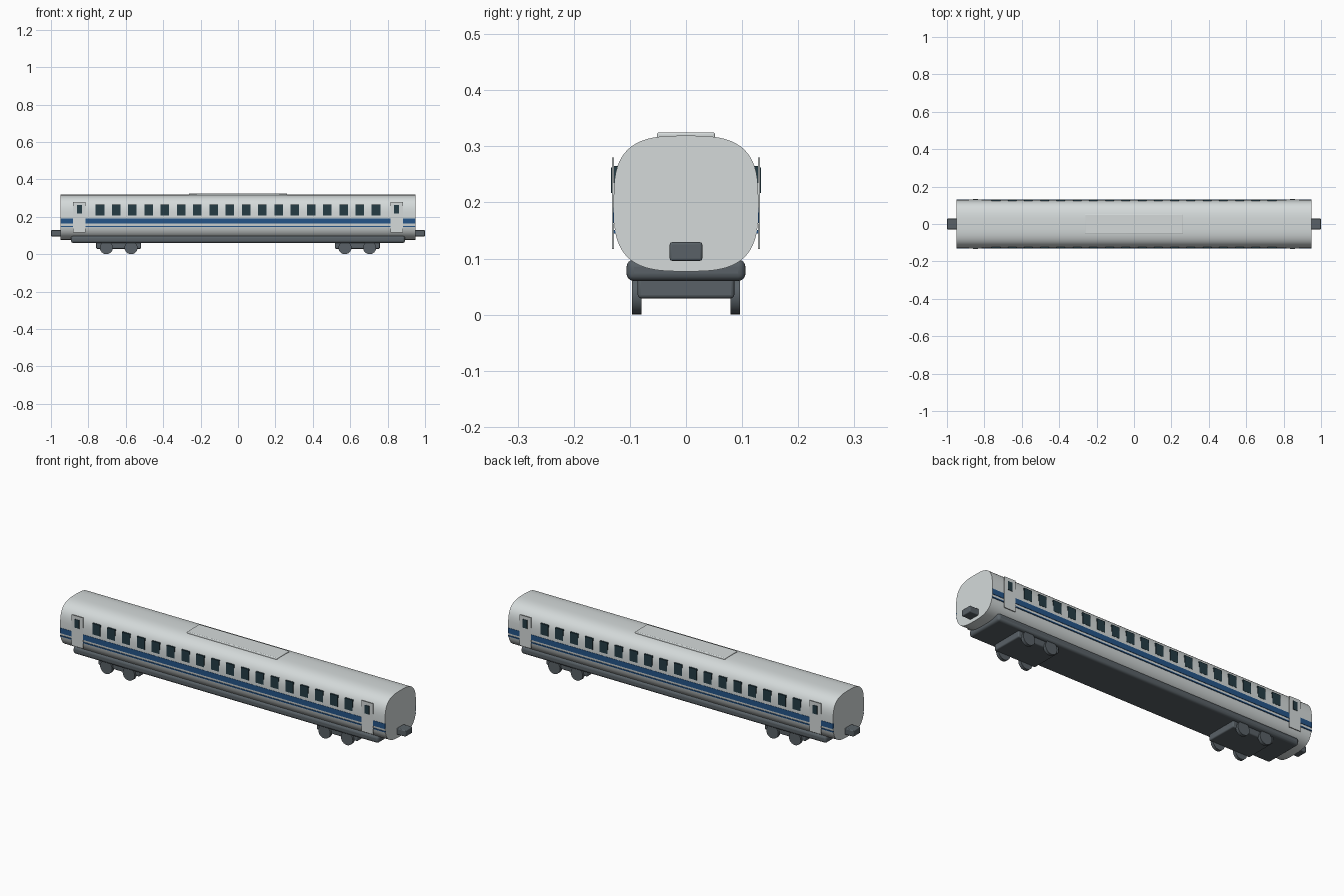
import bpy, math

if "Cube" in bpy.data.objects:
    bpy.data.objects.remove(bpy.data.objects["Cube"])


def material(name, rgb):
    m = bpy.data.materials.new(name)
    m.diffuse_color = (*rgb, 1)
    m.use_nodes = True
    m.node_tree.nodes["Principled BSDF"].inputs["Base Color"].default_value = m.diffuse_color
    return m


SHELL = material("shell_grey", (0.66, 0.70, 0.70))
DARK = material("dark_grey", (0.10, 0.12, 0.135))
GLASS = material("glass", (0.018, 0.045, 0.06))
BLUE = material("blue", (0.018, 0.09, 0.25))


def smooth(obj):
    bpy.context.view_layer.objects.active = obj
    obj.select_set(True)
    bpy.ops.object.shade_smooth_by_angle(angle=math.radians(35))
    obj.select_set(False)


def box(name, x, y, z, mat, bevel=0, segments=3):
    """Box from (min, max) ranges, optionally with rounded edges."""
    spans = (x, y, z)
    bpy.ops.mesh.primitive_cube_add(size=1, location=[(a + b) / 2 for a, b in spans])
    obj = bpy.context.object
    obj.name = name
    obj.scale = [b - a for a, b in spans]
    bpy.ops.object.transform_apply(location=False, rotation=False, scale=True)
    obj.data.materials.append(mat)
    if bevel:
        mod = obj.modifiers.new("bevel", 'BEVEL')
        mod.width, mod.segments = bevel, segments
        smooth(obj)
    return obj


def side_box(name, x, y, z, mat):
    """Thin panel repeated on both long sides."""
    for label, s in (("front", -1), ("back", 1)):
        box(f"{name}_{label}", x, sorted((s * y[0], s * y[1])), z, mat)


# Body shell: superellipse section extruded along x
N, HALF_Y, HALF_Z, MID_Z, HALF_X = 64, 0.129, 0.121, 0.198, 0.95


def rounded(v):
    return math.copysign(abs(v) ** (2 / 3.1), v)


section = [(HALF_Y * rounded(math.cos(a)), MID_Z + HALF_Z * rounded(math.sin(a)))
           for a in (2 * math.pi * i / N for i in range(N))]
verts = [(x, y, z) for x in (-HALF_X, HALF_X) for y, z in section]
faces = [(i, N + i, N + (i + 1) % N, (i + 1) % N) for i in range(N)]
faces = [f[::-1] for f in faces] + [tuple(range(N))[::-1], tuple(range(N, 2 * N))]
mesh = bpy.data.meshes.new("body_shell")
mesh.from_pydata(verts, [], faces)
mesh.materials.append(SHELL)
body = bpy.data.objects.new("body_shell", mesh)
bpy.context.collection.objects.link(body)
smooth(body)

# Roof unit and underframe
box("roof_unit", (-0.263, 0.263), (-0.052, 0.052), (0.305, 0.325), SHELL, 0.004)
box("underframe", (-0.893, 0.893), (-0.106, 0.106), (0.06, 0.098), DARK, 0.013, 4)

# Side stripes
side_box("wide_stripe", (-HALF_X, HALF_X), (0.122, 0.1302), (0.163, 0.191), BLUE)
side_box("thin_stripe", (-HALF_X, HALF_X), (0.122, 0.1295), (0.145, 0.151), BLUE)

# Passenger windows
for i in range(18):
    c = -0.738 + i * 1.476 / 17
    side_box(f"window_{i + 1}", (c - 0.023, c + 0.023), (0.118, 0.130), (0.207, 0.265), GLASS)

# Both ends: doors, bogies, wheels and couplers
for end, s in (("left", -1), ("right", 1)):
    d = 0.848 * s
    side_box(f"door_{end}", (d - 0.033, d + 0.033), (0.128, 0.132), (0.117, 0.280), SHELL)
    side_box(f"door_window_{end}", (d - 0.013, d + 0.013), (0.129, 0.134), (0.217, 0.262), GLASS)

    box(f"coupler_{end}", sorted((s * 0.94, s * 1.0)), (-0.029, 0.029), (0.096, 0.129), DARK, 0.004)

    b = 0.638 * s
    box(f"bogie_{end}", (b - 0.12, b + 0.12), (-0.086, 0.086), (0.029, 0.07), DARK, 0.006)
    for dx in (-0.066, 0.066):
        for y in (-0.088, 0.088):
            bpy.ops.mesh.primitive_cylinder_add(
                vertices=24, radius=0.035, depth=0.017,
                location=(b + dx, y, 0.035), rotation=(math.pi / 2, 0, 0))
            wheel = bpy.context.object
            wheel.name = f"wheel_{end}"
            wheel.data.materials.append(DARK)
            smooth(wheel)
